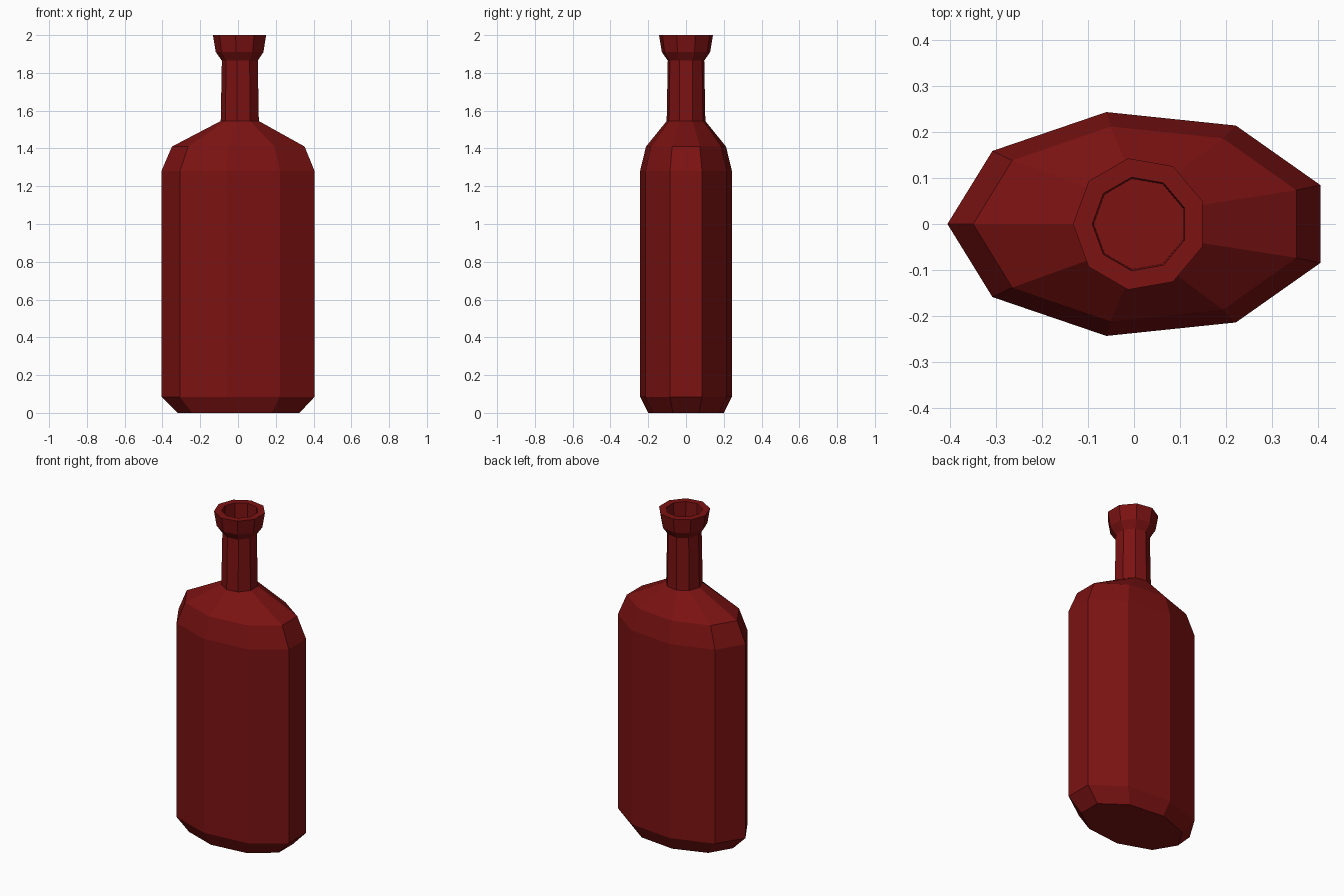
import bpy
import bmesh
from math import cos, sin, radians

cube = bpy.data.objects.get("Cube")
if cube:
    bpy.data.objects.remove(cube)

SIDES = 9
CENTRE_X = 0.0125

glass = bpy.data.materials.new("dark red glass")
glass.use_nodes = True
colour = (0.2, 0.006, 0.006, 1)
glass.diffuse_color = colour
glass.node_tree.nodes["Principled BSDF"].inputs["Base Color"].default_value = colour

# Profile from the base up to the lip, then down inside the mouth:
# (half width, half depth, height)
profile = [
    (0.333, 0.203, 0.0),     # base
    (0.418, 0.247, 0.085),   # body
    (0.418, 0.247, 1.28),
    (0.362, 0.215, 1.41),    # shoulder
    (0.104, 0.104, 1.545),   # neck
    (0.098, 0.098, 1.865),
    (0.130, 0.130, 1.91),    # lip
    (0.145, 0.145, 2.0),
    (0.103, 0.103, 2.0),     # mouth
    (0.100, 0.100, 1.89),
]


def add_ring(bm, rx, ry, z):
    angles = [radians(180 + 360 * i / SIDES) for i in range(SIDES)]
    return [bm.verts.new((CENTRE_X + rx * cos(a), ry * sin(a), z)) for a in angles]


# Bottle: stacked nine-sided rings joined by flat faces
bm = bmesh.new()
rings = [add_ring(bm, *p) for p in profile]
for low, high in zip(rings, rings[1:]):
    for i in range(SIDES):
        j = (i + 1) % SIDES
        bm.faces.new((low[i], low[j], high[j], high[i]))

# Base and the floor of the mouth
bm.faces.new(rings[0][::-1])
bm.faces.new(rings[-1])
bmesh.ops.recalc_face_normals(bm, faces=bm.faces)

mesh = bpy.data.meshes.new("bottle")
bm.to_mesh(mesh)
bm.free()
mesh.materials.append(glass)
bottle = bpy.data.objects.new("bottle", mesh)
bpy.context.collection.objects.link(bottle)
